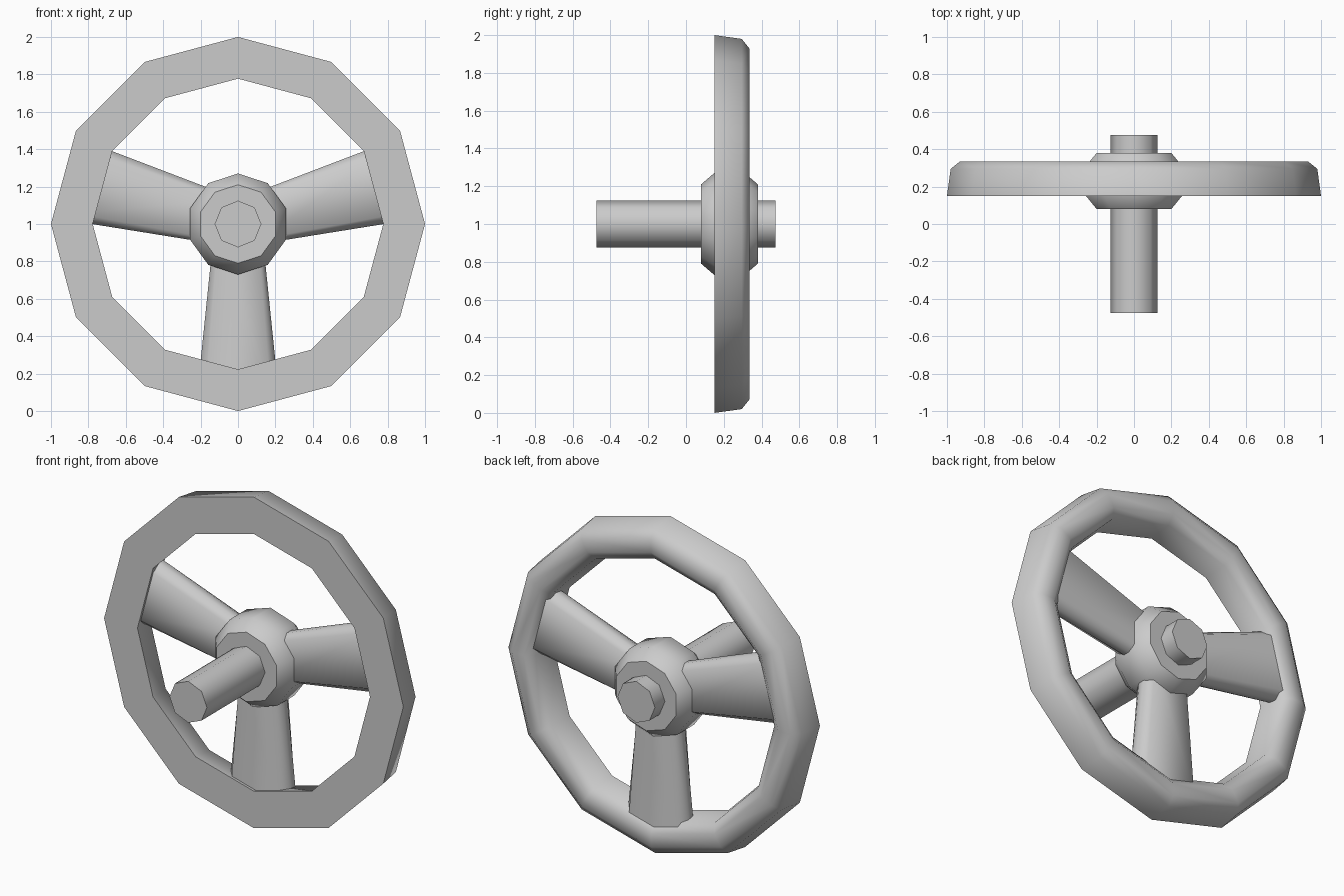
import bpy, bmesh, math
from mathutils import Matrix, Vector

if "Cube" in bpy.data.objects:
    bpy.data.objects.remove(bpy.data.objects["Cube"])

grey = bpy.data.materials.new("light grey metal")
grey.use_nodes = True
colour = (0.6, 0.6, 0.6, 1)
grey.diffuse_color = colour
grey.node_tree.nodes["Principled BSDF"].inputs["Base Color"].default_value = colour

CENTRE = Vector((0, 0, 1))


def finish(name, bm, angle):
    bmesh.ops.recalc_face_normals(bm, faces=bm.faces)
    mesh = bpy.data.meshes.new(name)
    bm.to_mesh(mesh)
    bm.free()
    mesh.materials.append(grey)
    obj = bpy.data.objects.new(name, mesh)
    bpy.context.collection.objects.link(obj)
    bpy.ops.object.select_all(action='DESELECT')
    obj.select_set(True)
    bpy.context.view_layer.objects.active = obj
    bpy.ops.object.shade_smooth_by_angle(angle=math.radians(angle))
    return obj


def loft(bm, rings, closed):
    """Bridge rings of points; close the loop or cap both ends."""
    loops = [[bm.verts.new(p) for p in ring] for ring in rings]
    pairs = list(zip(loops, loops[1:]))
    if closed:
        pairs.append((loops[-1], loops[0]))
    for a, b in pairs:
        for i in range(len(a)):
            j = (i + 1) % len(a)
            bm.faces.new((a[i], a[j], b[j], b[i]))
    if not closed:
        bm.faces.new(loops[0])
        bm.faces.new(loops[-1])


def turned(name, profile, sides, closed=False, angle=50):
    """Turn (radius, y) points about the axle, with a corner at the top."""
    steps = [math.pi / 2 + math.tau * k / sides for k in range(sides)]
    bm = bmesh.new()
    loft(bm, [[CENTRE + Vector((r * math.cos(a), y, r * math.sin(a)))
               for a in steps] for r, y in profile], closed)
    return finish(name, bm, angle)


def spoke(name, degrees):
    """Tapered spoke with a flattened, rounded section."""
    section = [(1, 0.3), (0.8, 1), (-0.8, 1), (-1, 0.3),
               (-1, -0.3), (-0.8, -1), (0.8, -1), (1, -0.3)]
    turn = Matrix.Rotation(-math.radians(degrees), 3, 'Y')
    bm = bmesh.new()
    loft(bm, [[CENTRE + turn @ Vector((r, 0.24 + t * 0.07, w * half))
               for w, t in section]
              for r, half in ((0.1, 0.135), (0.85, 0.212))], False)
    return finish(name, bm, 60)


# Rim: flat at the front, rounded at the back
turned("rim", [(1.0, 0.15), (0.98, 0.295), (0.93, 0.335),
               (0.85, 0.335), (0.797, 0.295), (0.777, 0.15)], 12, closed=True)

# Hub and axle
turned("hub", [(0.21, 0.08), (0.27, 0.15), (0.27, 0.31), (0.21, 0.38)], 10)
turned("axle", [(0.125, -0.475), (0.125, 0.475)], 8)

# Spokes
for label, degrees in (("left", 15), ("right", 165), ("lower", 270)):
    spoke(label + "_spoke", degrees)
